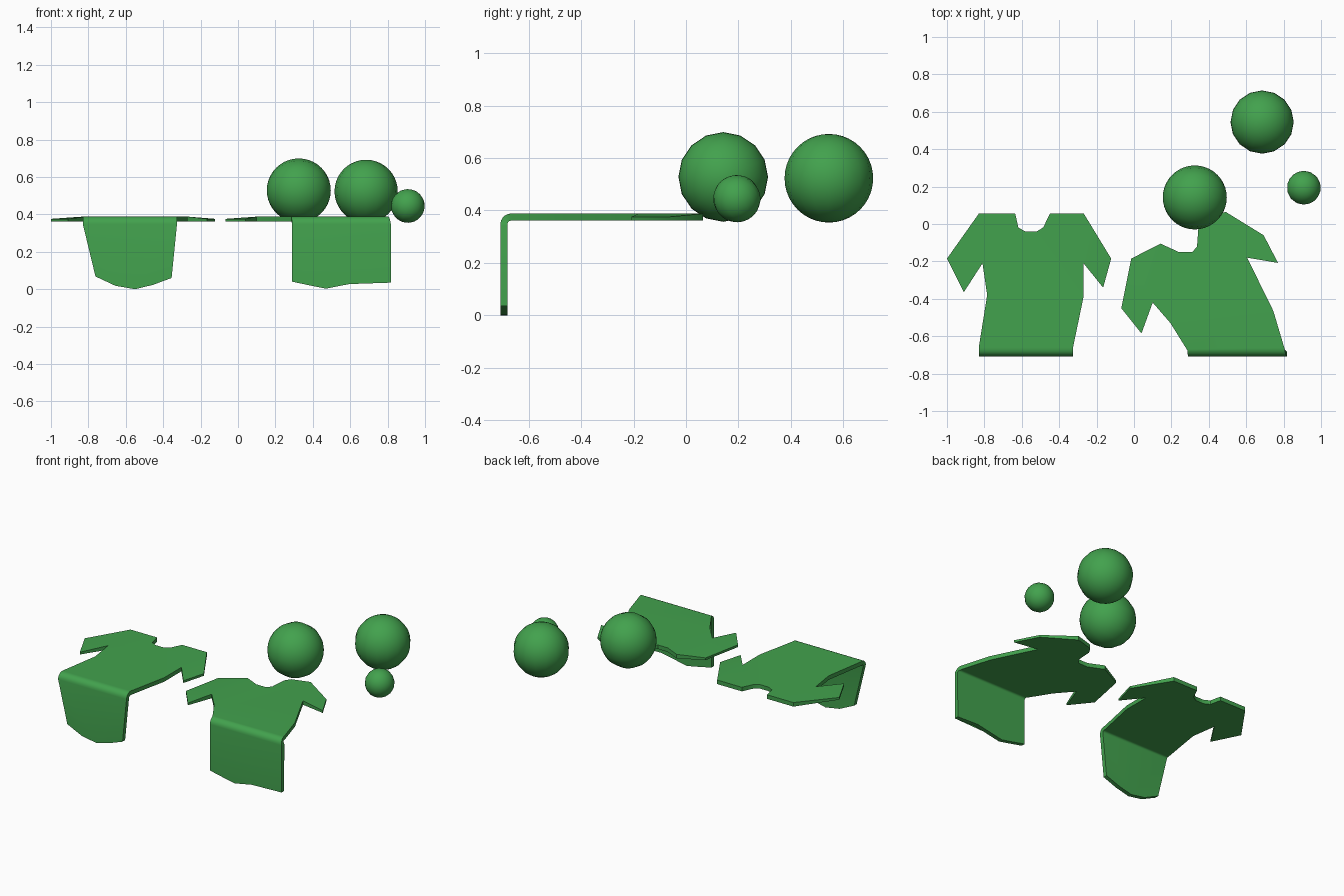
import bpy, bmesh, math
from mathutils import Vector

if "Cube" in bpy.data.objects:
    bpy.data.objects.remove(bpy.data.objects["Cube"])

green = bpy.data.materials.new("green")
green.diffuse_color = (0.055, 0.36, 0.075, 1)
green.use_nodes = True
green.node_tree.nodes["Principled BSDF"].inputs["Base Color"].default_value = green.diffuse_color

TOP, FRONT, R, THICK = 0.388, -0.708, 0.04, 0.027
Y_BEND = FRONT + R            # flat part ends here
ARC = R * math.pi / 2         # unrolled length of the bend


def finish(ob):
    ob.data.materials.append(green)
    bpy.ops.object.select_all(action='DESELECT')
    ob.select_set(True)
    bpy.context.view_layer.objects.active = ob
    bpy.ops.object.shade_smooth_by_angle(angle=math.radians(35))


def fold(x, s, depth):
    """Map unrolled cloth position to the flat top, rounded bend or hanging front."""
    if s >= Y_BEND:
        return Vector((x, s, TOP - depth))
    a = min((Y_BEND - s) / R, math.pi / 2)
    r = R - depth
    hang = max(0, Y_BEND - s - ARC)
    return Vector((x, Y_BEND - r * math.sin(a), TOP - R + r * math.cos(a) - hang))


def shirt(name, flat, hanging, sleeve_ids):
    """flat: (x, y) outline from left hem clockwise; hanging: (x, z) from right to left."""
    bm = bmesh.new()
    pts = list(flat) + [(x, Y_BEND - ARC - (TOP - R - z)) for x, z in hanging]
    tips = {(round(flat[i][0], 3), round(flat[i][1], 3)) for i in sleeve_ids}
    bm.faces.new([bm.verts.new((x, y, 0)) for x, y in pts])
    # crease lines for the rounded bend
    for i in range(6):
        bmesh.ops.bisect_plane(bm, geom=bm.verts[:] + bm.edges[:] + bm.faces[:],
                               plane_co=(0, Y_BEND - ARC * i / 5, 0), plane_no=(0, 1, 0))
    outer = bm.verts[:]
    res = bmesh.ops.extrude_face_region(bm, geom=bm.faces[:], use_keep_orig=True)
    inner = [g for g in res['geom'] if isinstance(g, bmesh.types.BMVert)]
    for group, depth in ((outer, 0), (inner, THICK)):
        for v in group:
            tip = (round(v.co.x, 3), round(v.co.y, 3)) in tips
            v.co = fold(v.co.x, v.co.y, depth)
            if tip and depth == 0:
                v.co.z -= 0.012
    bmesh.ops.triangulate(bm, faces=[f for f in bm.faces if len(f.verts) > 4])
    bmesh.ops.recalc_face_normals(bm, faces=bm.faces[:])
    me = bpy.data.meshes.new(name)
    bm.to_mesh(me)
    bm.free()
    ob = bpy.data.objects.new(name, me)
    bpy.context.collection.objects.link(ob)
    finish(ob)


# left shirt
shirt("left_shirt",
      [(-0.83, -0.66), (-0.785, -0.38), (-0.81, -0.21), (-0.91, -0.365), (-1.0, -0.185),
       (-0.83, 0.055), (-0.635, 0.055), (-0.618, -0.02), (-0.58, -0.04), (-0.52, -0.04),
       (-0.485, -0.018), (-0.45, 0.055), (-0.268, 0.055), (-0.122, -0.185),
       (-0.165, -0.34), (-0.27, -0.21), (-0.27, -0.39), (-0.326, -0.66)],
      [(-0.326, 0.35), (-0.355, 0.06), (-0.455, 0.023), (-0.55, 0.0), (-0.655, 0.018),
       (-0.762, 0.068), (-0.83, 0.35)], [3, 4, 13, 14])

# right shirt
shirt("right_shirt",
      [(0.285, -0.675), (0.195, -0.53), (0.10, -0.42), (0.04, -0.585), (-0.068, -0.45),
       (-0.015, -0.185), (0.142, -0.105), (0.24, -0.15), (0.312, -0.15), (0.337, -0.12),
       (0.345, -0.01), (0.37, 0.03), (0.49, 0.065), (0.693, -0.06), (0.77, -0.208),
       (0.605, -0.18), (0.745, -0.465), (0.803, -0.66)],
      [(0.818, 0.345), (0.817, 0.035), (0.66, 0.04), (0.47, 0.003), (0.385, 0.02),
       (0.29, 0.04), (0.29, 0.345)], [3, 4, 5, 13, 14])

# balls
for name, loc, r, rot in (
        ("front_ball", (0.325, 0.142, 0.528), 0.171, (0, math.pi / 2, 0)),
        ("back_ball", (0.685, 0.545, 0.523), 0.169, (0, 0, 0)),
        ("small_ball", (0.908, 0.194, 0.445), 0.09, (0.5, 0.4, 0))):
    bpy.ops.mesh.primitive_uv_sphere_add(segments=16, ring_count=20, radius=r,
                                         location=loc, rotation=rot)
    ball = bpy.context.object
    ball.name = name
    finish(ball)
